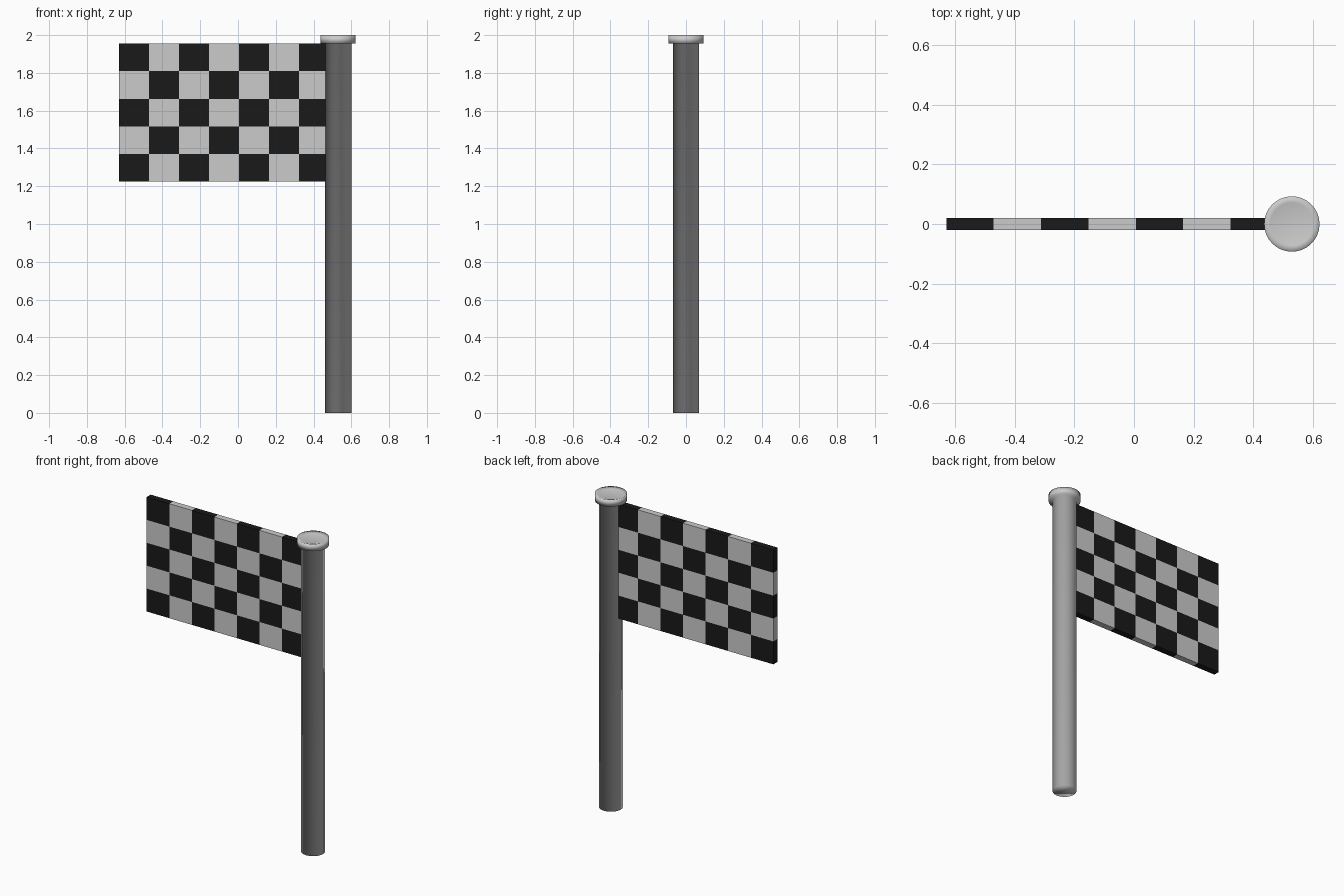
import bpy, bmesh
from math import cos, sin, pi

if "Cube" in bpy.data.objects:
    bpy.data.objects.remove(bpy.data.objects["Cube"])


def finish(bm, name, mats=(), smooth=False):
    bmesh.ops.recalc_face_normals(bm, faces=bm.faces)
    mesh = bpy.data.meshes.new(name)
    for f in bm.faces:
        f.smooth = smooth
    bm.to_mesh(mesh)
    bm.free()
    for m in mats:
        mesh.materials.append(m)
    obj = bpy.data.objects.new(name, mesh)
    bpy.context.collection.objects.link(obj)
    return obj


def material(name, value):
    m = bpy.data.materials.new(name)
    m.diffuse_color = (value, value, value, 1)
    m.use_nodes = True
    m.node_tree.nodes["Principled BSDF"].inputs["Base Color"].default_value = m.diffuse_color
    return m


# Pole with flared cap: one smooth turned profile (radius, height)
SIDES = 32
profile = [(0.07, 0), (0.07, 1.955), (0.093, 1.955), (0.093, 2.0), (0.072, 1.993)]
bm = bmesh.new()
rings = [[bm.verts.new((r * cos(2 * pi * i / SIDES), r * sin(2 * pi * i / SIDES), z))
          for i in range(SIDES)] for r, z in profile]
for a, b in zip(rings, rings[1:]):
    for i in range(SIDES):
        j = (i + 1) % SIDES
        bm.faces.new((a[i], a[j], b[j], b[i]))
bm.faces.new(rings[0][::-1])
bm.faces.new(rings[-1])
pole = finish(bm, "pole", smooth=True)
pole.location.x = 0.53

# Chequered flag: a thin slab cut into a grid, alternate squares black
COLS, ROWS = 7, 5
LEFT, BOTTOM, CELL_X, CELL_Z, HALF = -0.63, 1.225, 0.159, 0.146, 0.02
bm = bmesh.new()
bmesh.ops.create_cube(bm, size=1)
for v in bm.verts:
    v.co.x = LEFT + (v.co.x + 0.5) * COLS * CELL_X
    v.co.z = BOTTOM + (v.co.z + 0.5) * ROWS * CELL_Z
    v.co.y *= 2 * HALF


def cut(co, no):
    bmesh.ops.bisect_plane(bm, geom=bm.verts[:] + bm.edges[:] + bm.faces[:],
                           plane_co=co, plane_no=no)


for i in range(1, COLS):
    cut((LEFT + i * CELL_X, 0, 0), (1, 0, 0))
for j in range(1, ROWS):
    cut((0, 0, BOTTOM + j * CELL_Z), (0, 0, 1))
for f in bm.faces:
    c = f.calc_center_median()
    i = min(COLS - 1, max(0, int((c.x - LEFT) / CELL_X)))
    j = min(ROWS - 1, max(0, int((c.z - BOTTOM) / CELL_Z)))
    f.material_index = (i + j + 1) % 2
finish(bm, "flag", (material("light_square", 0.8), material("black_square", 0.01)))
